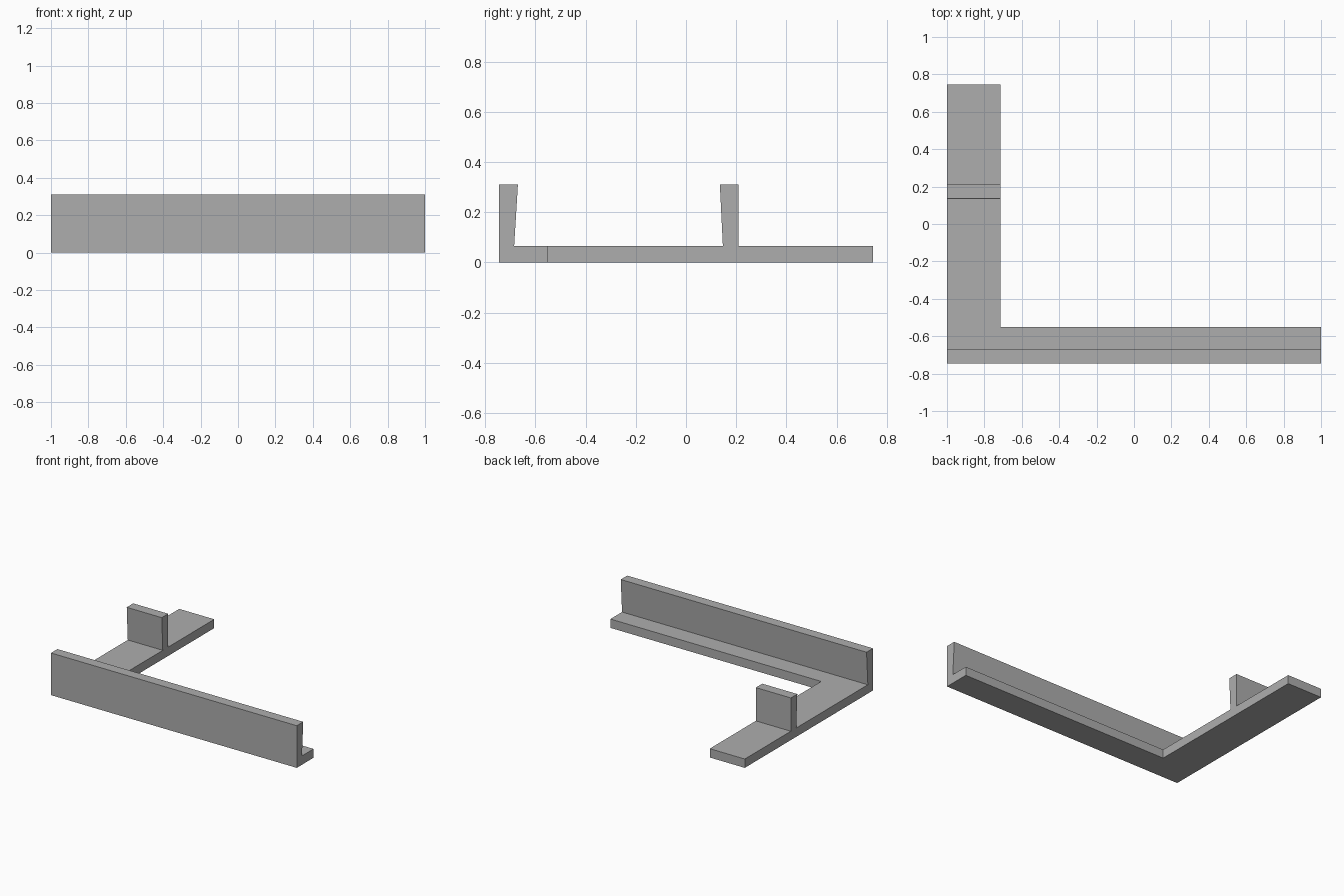
import bpy
import bmesh
from mathutils import Vector

cube = bpy.data.objects.get("Cube")
if cube:
    bpy.data.objects.remove(cube, do_unlink=True)

grey = bpy.data.materials.new("plain grey")
grey.use_nodes = True
colour = (0.42, 0.42, 0.42, 1)
grey.diffuse_color = colour
grey.node_tree.nodes["Principled BSDF"].inputs["Base Color"].default_value = colour

LEFT, RIGHT, ARM = -1, 1, -0.715
FRONT, BACK, LEDGE = -0.745, 0.745, -0.55
PLATE, TOP = 0.065, 0.31


def extrude_profile(name, profile, x0, x1):
    """Extrude a closed (y, z) profile along x."""
    bm = bmesh.new()
    face = bm.faces.new([bm.verts.new((x0, y, z)) for y, z in profile])
    made = bmesh.ops.extrude_face_region(bm, geom=[face])["geom"]
    verts = [v for v in made if isinstance(v, bmesh.types.BMVert)]
    bmesh.ops.translate(bm, verts=verts, vec=Vector((x1 - x0, 0, 0)))
    bmesh.ops.recalc_face_normals(bm, faces=bm.faces)
    mesh = bpy.data.meshes.new(name)
    bm.to_mesh(mesh)
    bm.free()
    mesh.materials.append(grey)
    obj = bpy.data.objects.new(name, mesh)
    bpy.context.collection.objects.link(obj)
    return obj


# Bracket: base plate, tapered front wall and tapered upright in one section
bracket = extrude_profile("l_bracket", [
    (FRONT, 0), (BACK, 0), (BACK, PLATE),
    (0.21, PLATE), (0.21, TOP), (0.135, TOP), (0.147, PLATE),
    (-0.685, PLATE), (-0.67, TOP), (FRONT, TOP),
], LEFT, RIGHT)

# Cut away the corner to leave the L-shaped plan
cutter = extrude_profile("corner_cutter", [
    (LEDGE, -1), (1, -1), (1, 1), (LEDGE, 1)], ARM, 2)
cutter.hide_render = True
cut = bracket.modifiers.new("corner cut", "BOOLEAN")
cut.operation = "DIFFERENCE"
cut.solver = "EXACT"
cut.object = cutter

# Apply the cut and discard the helper
bpy.context.view_layer.objects.active = bracket
bracket.select_set(True)
bpy.ops.object.modifier_apply(modifier=cut.name)
bpy.data.objects.remove(cutter, do_unlink=True)
